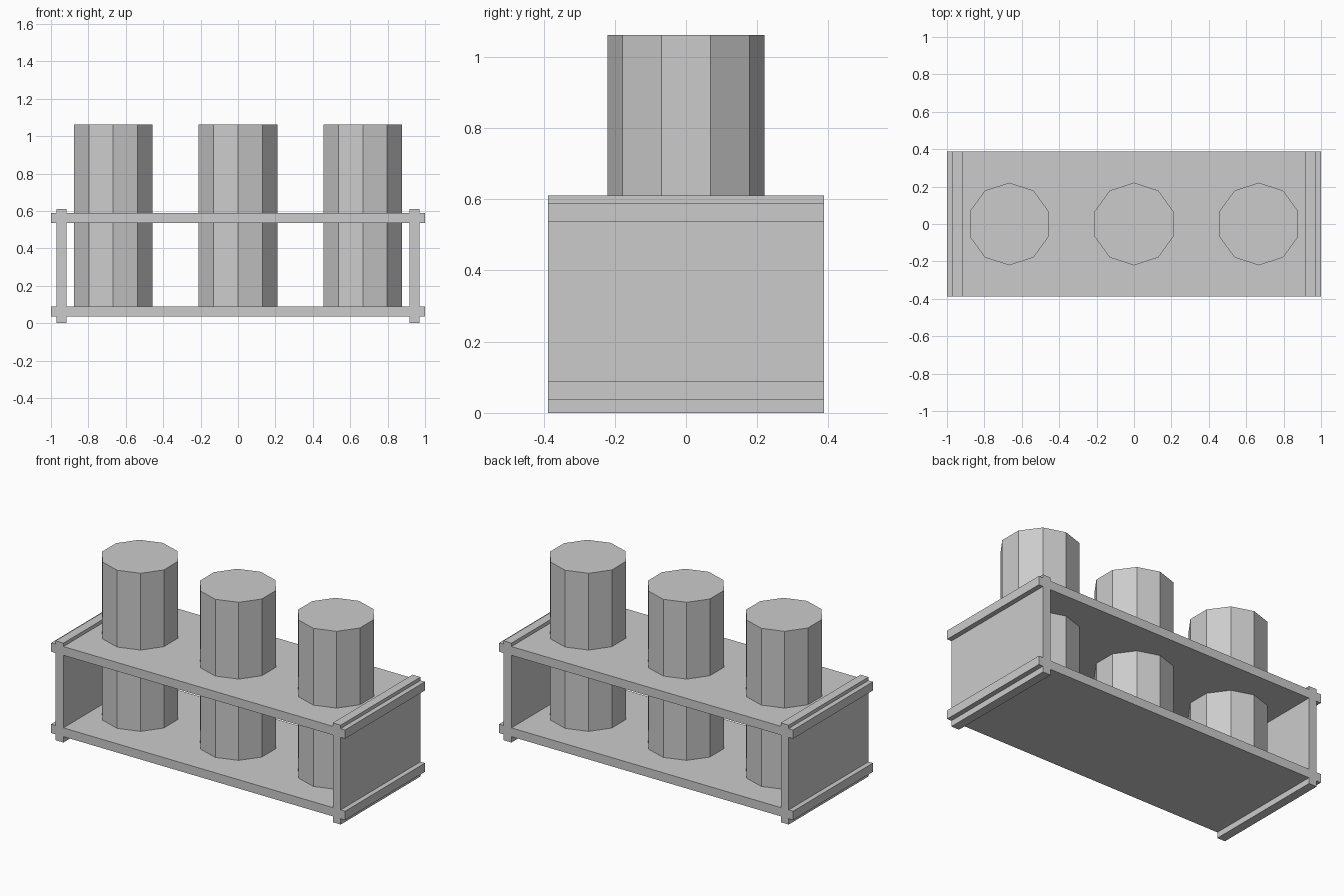
import bpy
import math

cube = bpy.data.objects.get("Cube")
if cube:
    bpy.data.objects.remove(cube, do_unlink=True)

GREY = (0.6, 0.6, 0.6, 1.0)
grey = bpy.data.materials.new("plain grey")
grey.use_nodes = True
grey.diffuse_color = GREY
grey.node_tree.nodes["Principled BSDF"].inputs["Base Color"].default_value = GREY

DEPTH = 0.775
THICK = 0.054


def finish(name):
    obj = bpy.context.object
    obj.name = name
    obj.data.materials.append(grey)
    return obj


def board(name, centre, size):
    bpy.ops.mesh.primitive_cube_add(size=1, location=centre)
    obj = finish(name)
    obj.scale = size
    bpy.ops.object.transform_apply(location=False, rotation=False, scale=True)


# Horizontal shelves, running past the end panels
for name, z in (("bottom_shelf", 0.063), ("top_shelf", 0.563)):
    board(name, (0, 0, z), (2, DEPTH, THICK))

# Upright end panels, standing slightly proud of the shelves
PANEL_HEIGHT = 0.611
for name, side in (("right_panel", -1), ("left_panel", 1)):
    board(name, (side * 0.943, 0, PANEL_HEIGHT / 2), (THICK, DEPTH, PANEL_HEIGHT))

# Ten-sided bottles, resting on the bottom shelf and rising through the top one
BASE, TOP = 0.09, 1.062
for name, x in (("right_bottle", -0.667), ("middle_bottle", 0), ("left_bottle", 0.667)):
    bpy.ops.mesh.primitive_cylinder_add(
        vertices=10, radius=0.221, depth=TOP - BASE,
        location=(x, 0, (BASE + TOP) / 2))
    finish(name)
